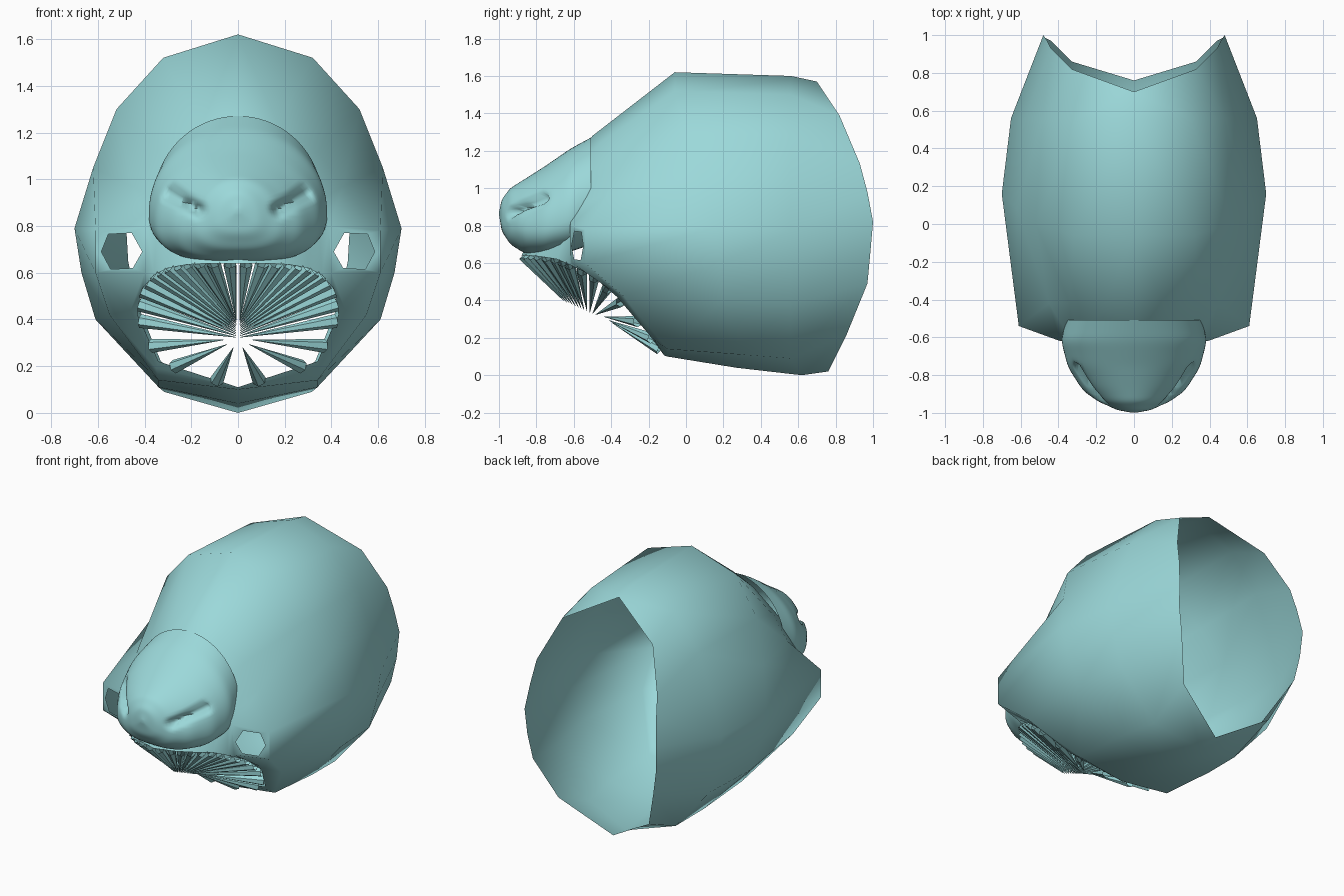
import bpy, bmesh, math
from mathutils import Vector, Matrix

cube = bpy.data.objects.get("Cube")
if cube:
    bpy.data.objects.remove(cube, do_unlink=True)

# The single flat colour
skin = bpy.data.materials.new("pale_teal")
skin.use_nodes = True
teal = (0.33, 0.69, 0.70, 1)
skin.diffuse_color = teal
skin.node_tree.nodes["Principled BSDF"].inputs["Base Color"].default_value = teal


def finish(name, bm, angle, mirror=False):
    """Turn a bmesh into a shaded, coloured object."""
    mesh = bpy.data.meshes.new(name)
    bm.to_mesh(mesh)
    bm.free()
    mesh.materials.append(skin)
    obj = bpy.data.objects.new(name, mesh)
    bpy.context.collection.objects.link(obj)
    bpy.ops.object.select_all(action='DESELECT')
    obj.select_set(True)
    bpy.context.view_layer.objects.active = obj
    bpy.ops.object.shade_smooth_by_angle(angle=math.radians(angle))
    if mirror:
        mod = obj.modifiers.new("mirror", 'MIRROR')
        mod.use_axis = (True, False, False)
        mod.merge_threshold = 0.0005
    return obj


def along(points, t):
    """Point at fraction t of a list of equal-length tuples."""
    s = min(max(t, 0), 1) * (len(points) - 1)
    i = min(int(s), len(points) - 2)
    return Vector(points[i]).lerp(Vector(points[i + 1]), s - i)


# Half outlines of the head shell, each from top centre to bottom centre
rim = [(0, .7, 1.57), (.33, .82, 1.39), (.44, .93, 1.13), (.46, .97, .98), (.48, 1, .82),
       (.47, .985, .65), (.44, .97, .49), (.33, .86, .22), (0, .76, .02)]
widest = [(0, -.06, 1.62), (.32, -.06, 1.52), (.52, 0, 1.3), (.62, .08, 1.05), (.7, .16, .79),
          (.67, .18, .6), (.61, .2, .4), (.34, .3, .11), (0, .27, .04)]
brow = [(0, -.5, 1.28), (.17, -.46, 1.24), (.34, -.42, 1.12), (.45, -.42, .97), (.61, -.54, .78),
        (.61, -.54, .6), (.55, -.33, .42), (.34, -.1, .14), (0, -.1, .1)]
face = [(0, -.6, 1.15), (.15, -.6, 1.1), (.28, -.6, 1), (.34, -.6, .9), (.39, -.62, .8),
        (.4, -.61, .6), (.46, -.38, .44), (.35, -.17, .19), (0, -.115, .105)]
mouth = [(0, -.88, .64), (.13, -.84, .64), (.22, -.78, .635), (.3, -.69, .62), (.36, -.62, .59),
         (.41, -.5, .53), (.43, -.37, .42), (.34, -.2, .22), (0, -.12, .11)]
rear = [(x * .93, .56, z - .02) for x, y, z in widest]
rear[-1] = (0, .62, 0)

# Head shell, open at the back and at the mouth, with an eye hole
bm = bmesh.new()
rows = [[bm.verts.new(p) for p in row] for row in (rim, rear, widest, brow, face, mouth)]
BROW, EYE = 3, 4
for r in range(len(rows) - 1):
    for c in range(len(rim) - 1):
        a, b, d, e = rows[r][c], rows[r + 1][c], rows[r + 1][c + 1], rows[r][c + 1]
        if (r, c) != (BROW, EYE):
            bm.faces.new((a, b, d, e))
            continue
        inner_mid = bm.verts.new((b.co + d.co) / 2)
        outer_mid = bm.verts.new((a.co + e.co) / 2)
        frame = [inner_mid, b, a, outer_mid, e, d]
        hexagon = [(.41, .69), (.455, .77), (.555, .765), (.585, .69), (.545, .615), (.45, .62)]
        hole = [bm.verts.new((x, -.54 - (.61 - x) * .36, z)) for x, z in hexagon]
        for i in range(len(hole)):
            j = (i + 1) % len(hole)
            bm.faces.new((frame[i], hole[i], hole[j], frame[j]))
finish("head_shell", bm, 75, mirror=True)

# Snout: rings of (y, half width, top, bottom) from the brow to the tip
snout_rings = [(-.5, .36, 1.275, .7), (-.62, .385, 1.21, .66), (-.75, .35, 1.12, .64),
               (-.86, .27, 1.05, .65), (-.94, .18, 1, .7), (-.985, .09, .94, .77), (-1, .005, .87, .86)]
RINGS, SIDES = 48, 72
slit_start, slit_end = Vector((.17, .87)), Vector((.29, .94))


def nostril(x, z):
    """Push-in of the nostril slit, less the swelling of the wing under it."""
    p = Vector((abs(x), z))
    span = slit_end - slit_start
    t = min(max((p - slit_start).dot(span) / span.length_squared, 0), 1)
    d = (p - slit_start - span * t).length
    wing = (p - Vector((.27, .8))).length
    return .07 * math.exp(-(d / .022) ** 2) - .02 * math.exp(-(wing / .08) ** 2)


bm = bmesh.new()
loops = []
for k in range(RINGS + 1):
    t = k / RINGS
    ring = sum((along(snout_rings, t + o) for o in (-.03, 0, .03)), Vector((0,) * 4)) / 3
    y, w, top, bottom = ring
    mid = bottom + (top - bottom) * .36
    loop = []
    for s in range(SIDES):
        a = math.tau * s / SIDES
        ca, sa = math.cos(a), math.sin(a)
        power = 1 if sa > 0 else .75
        x = w * math.copysign(abs(ca) ** power, ca)
        z = mid + (top - mid if sa > 0 else mid - bottom) * math.copysign(abs(sa) ** power, sa)
        push = nostril(x, z) if y < -.65 else 0
        loop.append(bm.verts.new((x, y + push, z)))
    loops.append(loop)
for near, far in zip(loops, loops[1:]):
    for s in range(SIDES):
        n = (s + 1) % SIDES
        bm.faces.new((near[s], far[s], far[n], near[n]))
bm.faces.new(loops[-1])
bmesh.ops.recalc_face_normals(bm, faces=bm.faces)
finish("snout", bm, 80)

# Teeth: long spikes from the lip towards the middle of the mouth
TEETH = 15
bm = bmesh.new()
for i in range(TEETH):
    t = (i + .5) / TEETH
    base = along(mouth, t)
    target = Vector((.008, -.66 + .23 * t, .4 - .1 * t))
    tip = base.lerp(target, 1 if t < .8 else .85)
    axis = tip - base
    turn = axis.to_track_quat('Z', 'Y').to_matrix().to_4x4()
    bmesh.ops.create_cone(bm, cap_ends=False, segments=6, radius1=.03, radius2=.001,
                          depth=axis.length,
                          matrix=Matrix.Translation((base + tip) / 2) @ turn)
finish("teeth", bm, 40, mirror=True)
